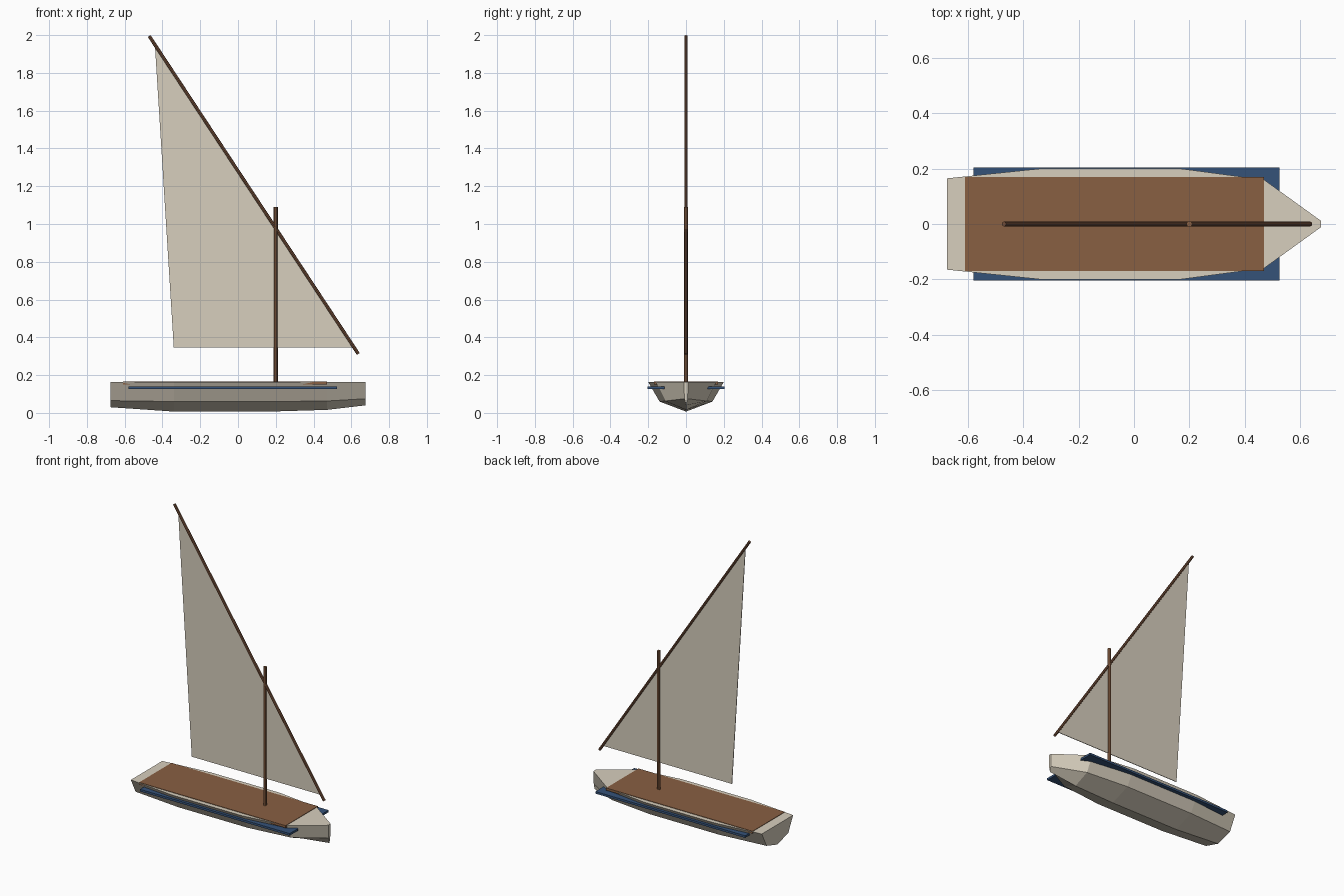
import bpy, bmesh, math
from mathutils import Vector

cube = bpy.data.objects.get("Cube")
if cube:
    bpy.data.objects.remove(cube, do_unlink=True)


def material(name, rgb):
    m = bpy.data.materials.new(name)
    m.use_nodes = True
    m.diffuse_color = (*rgb, 1)
    m.node_tree.nodes["Principled BSDF"].inputs["Base Color"].default_value = (*rgb, 1)
    return m


cream = material("cream", (0.68, 0.62, 0.51))
deck_wood = material("deck wood", (0.25, 0.115, 0.055))
spar_wood = material("spar wood", (0.19, 0.085, 0.045))
blue = material("navy blue", (0.036, 0.085, 0.19))


def make(name, verts, faces, mat):
    bm = bmesh.new()
    vs = [bm.verts.new(v) for v in verts]
    for f in faces:
        bm.faces.new([vs[i] for i in f])
    if len(faces) > 1:
        bmesh.ops.recalc_face_normals(bm, faces=bm.faces)
    me = bpy.data.meshes.new(name)
    bm.to_mesh(me)
    bm.free()
    me.materials.append(mat)
    ob = bpy.data.objects.new(name, me)
    bpy.context.collection.objects.link(ob)
    return ob


def box(name, x, y, z, mat):
    bpy.ops.mesh.primitive_cube_add(size=1, location=[sum(r) / 2 for r in (x, y, z)])
    ob = bpy.context.object
    ob.name = name
    ob.scale = [r[1] - r[0] for r in (x, y, z)]
    ob.data.materials.append(mat)


def spar(name, start, end, radius, mat):
    a, b = Vector(start), Vector(end)
    bpy.ops.mesh.primitive_cylinder_add(vertices=8, radius=radius,
                                        depth=(b - a).length, location=(a + b) / 2)
    ob = bpy.context.object
    ob.name = name
    ob.rotation_euler = (b - a).to_track_quat('Z', 'Y').to_euler()
    ob.data.materials.append(mat)


# Hull: loft of stations (x, gunwale half width, chine half width, chine z, keel z)
stations = [
    (-0.675, 0.165, 0.115, 0.065, 0.03),
    (-0.34, 0.2, 0.14, 0.06, 0.007),
    (0.17, 0.2, 0.14, 0.06, 0.007),
    (0.47, 0.16, 0.11, 0.063, 0.016),
    (0.675, 0.012, 0.008, 0.075, 0.04),
]
TOP = 0.163
verts, faces = [], []
for x, wide, chine, chine_z, keel_z in stations:
    verts += [(x, wide, TOP), (x, chine, chine_z), (x, 0, keel_z),
              (x, -chine, chine_z), (x, -wide, TOP)]
for s in range(len(stations) - 1):
    for i in range(5):
        a, b = s * 5 + i, s * 5 + (i + 1) % 5
        faces.append((a, b, b + 5, a + 5))
last = len(verts) - 5
faces += [tuple(range(5)), tuple(range(last, last + 5))]
make("hull", verts, faces, cream)

# Deck and side boards
box("deck", (-0.61, 0.47), (-0.17, 0.17), (0.15, 0.166), deck_wood)
box("left_side_board", (-0.58, 0.525), (0.115, 0.205), (0.127, 0.141), blue)
box("right_side_board", (-0.58, 0.525), (-0.205, -0.115), (0.127, 0.141), blue)

# Mast and slanted yard
spar("mast", (0.2, 0, 0.15), (0.2, 0, 1.09), 0.011, deck_wood)
spar("yard", (-0.47, 0, 1.995), (0.637, 0, 0.312), 0.009, spar_wood)

# Triangular sail
sail = make("sail", [(-0.44, 0, 1.95), (-0.34, 0, 0.345), (0.615, 0, 0.345)],
            [(0, 1, 2)], cream)
cloth = sail.modifiers.new("Thickness", 'SOLIDIFY')
cloth.thickness = 0.004
cloth.offset = 0
